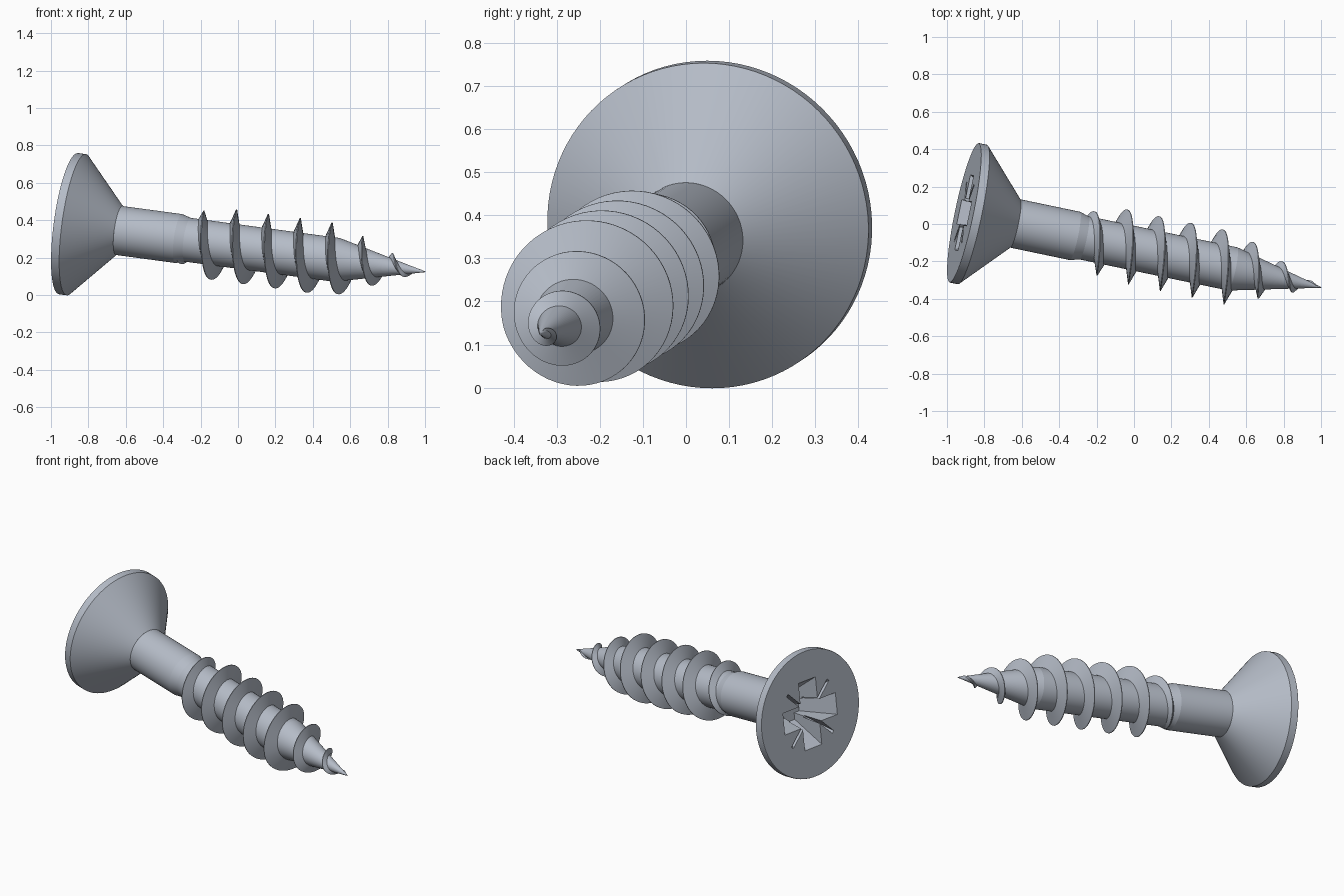
import bpy, bmesh
from math import pi, cos, sin
from mathutils import Vector, Matrix

if "Cube" in bpy.data.objects:
    bpy.data.objects.remove(bpy.data.objects["Cube"], do_unlink=True)

# Screw frame: local z runs from head face to tip, local y points up
axis = Vector((1.89, -0.395, -0.255)).normalized()
side = Vector((0, 0, 1)).cross(axis).normalized()
up = axis.cross(side)
FRAME = Matrix((side, up, axis)).transposed().to_4x4()
FRAME.translation = (-0.908, 0.06, 0.382)

LENGTH = 1.967
TAPER = 1.48
CORE = 0.118
CREST = 0.195
PITCH = 0.1755

steel = bpy.data.materials.new("blue_grey_steel")
steel.use_nodes = True
colour = (0.46, 0.50, 0.57, 1)
steel.diffuse_color = colour
steel.node_tree.nodes["Principled BSDF"].inputs["Base Color"].default_value = colour


def add_object(name, bm):
    bmesh.ops.recalc_face_normals(bm, faces=bm.faces[:])
    mesh = bpy.data.meshes.new(name)
    bm.to_mesh(mesh)
    bm.free()
    obj = bpy.data.objects.new(name, mesh)
    bpy.context.collection.objects.link(obj)
    obj.matrix_world = FRAME
    mesh.materials.append(steel)
    return obj


def activate(obj):
    bpy.ops.object.select_all(action='DESELECT')
    obj.select_set(True)
    bpy.context.view_layer.objects.active = obj


def smooth(obj, angle=0.5):
    activate(obj)
    bpy.ops.object.shade_smooth_by_angle(angle=angle)


def bridge(bm, rings):
    """Skin a list of closed vertex rings and cap both ends."""
    for a, b in zip(rings, rings[1:]):
        n = len(a)
        for i in range(n):
            j = (i + 1) % n
            bm.faces.new((a[i], a[j], b[j], b[i]))
    bm.faces.new(rings[0])
    bm.faces.new(rings[-1])


def lathe(name, profile, sides=96):
    bm = bmesh.new()
    rings = []
    for r, z in profile:
        rings.append([bm.verts.new((r * cos(2 * pi * i / sides), r * sin(2 * pi * i / sides), z))
                      for i in range(sides)])
    bridge(bm, rings)
    return add_object(name, bm)


def tapered_slot(angle, top, bottom, depth):
    """Cutter: a bar through the head centre that narrows with depth."""
    bm = bmesh.new()
    turn = Matrix.Rotation(angle, 3, 'Z')
    rings = []
    # start above the face, keeping the same slope
    above = 0.02
    k = above / depth
    start = [t + (t - b) * k for t, b in zip(top, bottom)]
    for (lx, ly), z in ((start, -above), (bottom, depth)):
        rings.append([bm.verts.new(turn @ Vector((x * lx, y * ly, z)))
                      for x, y in ((-1, -1), (1, -1), (1, 1), (-1, 1))])
    bridge(bm, rings)
    cutter = add_object("slot_cutter", bm)
    cutter.hide_render = True
    return cutter


# Countersunk head with rim
head = lathe("head", [(0.379, 0), (0.381, 0.003), (0.381, 0.045), (0.132, 0.281)])

# Cross recess with four thin diagonal ticks
cutters = [tapered_slot(a, (0.205, 0.066), (0.085, 0.045), 0.19) for a in (0, pi / 2)]
cutters += [tapered_slot(a, (0.225, 0.009), (0.10, 0.006), 0.12) for a in (pi / 4, -pi / 4)]
activate(head)
for cutter in cutters:
    mod = head.modifiers.new("recess", 'BOOLEAN')
    mod.operation = 'DIFFERENCE'
    mod.solver = 'EXACT'
    mod.object = cutter
    bpy.ops.object.modifier_apply(modifier=mod.name)
    bpy.data.objects.remove(cutter, do_unlink=True)
smooth(head)

# Shank: plain neck, threaded core, tapered point
shank = lathe("shank", [(0.132, 0.26), (0.132, 0.61), (CORE, 0.66), (CORE, TAPER),
                        (0.002, LENGTH)], 64)
smooth(shank, 0.2)


# Helical thread, sharp at the crest, fading in at the neck and out at the point
def thread_radii(z):
    fade = min(1, (LENGTH - z) / (LENGTH - TAPER))
    grow = min(1, max(0, (z - 0.6) / 0.2))
    inner = CORE * fade
    return inner, (CORE + (CREST - CORE) * grow) * fade, fade


bm = bmesh.new()
rings = []
first, last, per_turn = 0.6, 1.94, 64
count = int((last - first) / PITCH * per_turn)
for i in range(count + 1):
    z = first + (last - first) * i / count
    a = 2 * pi * (z - 0.858) / PITCH
    inner, outer, fade = thread_radii(z)
    half = 0.012 + 0.02 * fade
    rings.append([bm.verts.new((r * cos(a), r * sin(a), z + dz))
                  for r, dz in ((inner * 0.85, -half), (outer, -0.002),
                                (outer, 0.002), (inner * 0.85, half))])
bridge(bm, rings)
smooth(add_object("thread", bm))
